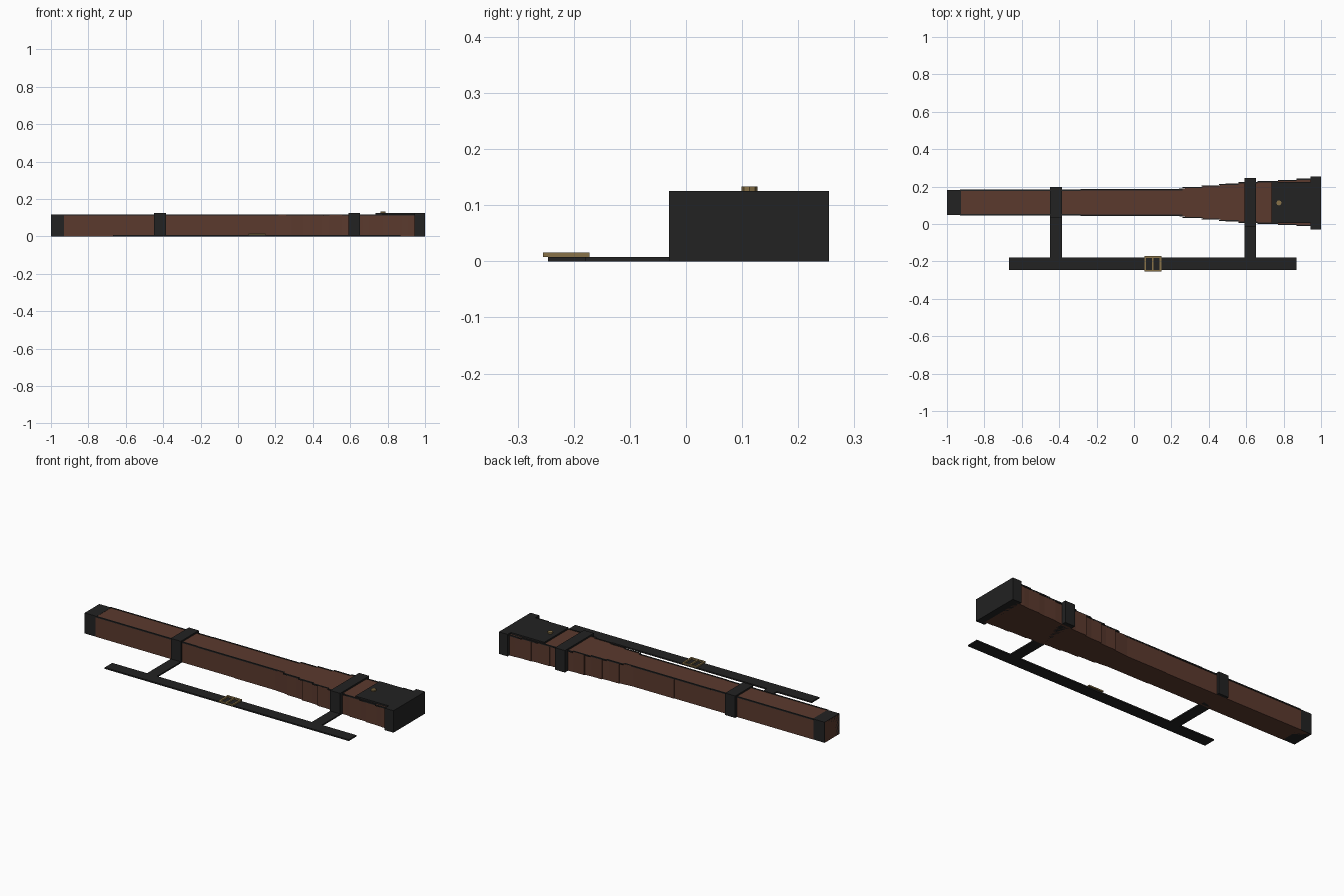
import bpy, bmesh

if "Cube" in bpy.data.objects:
    bpy.data.objects.remove(bpy.data.objects["Cube"], do_unlink=True)


def material(name, rgb):
    m = bpy.data.materials.new(name)
    m.use_nodes = True
    m.diffuse_color = (*rgb, 1)
    bsdf = m.node_tree.nodes["Principled BSDF"]
    bsdf.inputs["Base Color"].default_value = (*rgb, 1)
    bsdf.inputs["Roughness"].default_value = 0.8
    return m


brown = material("brown leather", (0.104, 0.042, 0.027))
dark = material("dark leather", (0.016, 0.016, 0.016))
brass = material("brass", (0.25, 0.17, 0.065))
AXIS = 0.115   # y of the case centre line
TOP = 0.117    # height of the case


def finish(name, bm, mat):
    bmesh.ops.recalc_face_normals(bm, faces=bm.faces)
    me = bpy.data.meshes.new(name)
    bm.to_mesh(me)
    bm.free()
    me.materials.append(mat)
    ob = bpy.data.objects.new(name, me)
    bpy.context.collection.objects.link(ob)
    return ob


def prism(name, outline, z0, z1, mat):
    """Extrude a plan outline upward."""
    bm = bmesh.new()
    face = bm.faces.new([bm.verts.new((x, y, z0)) for x, y in outline])
    up = bmesh.ops.extrude_face_region(bm, geom=[face])["geom"]
    for v in up:
        if isinstance(v, bmesh.types.BMVert):
            v.co.z = z1
    return finish(name, bm, mat)


def box(name, x, y, z, mat):
    return prism(name, [(x[0], y[0]), (x[1], y[0]), (x[1], y[1]), (x[0], y[1])],
                 z[0], z[1], mat)


# Half width of the case along its length
profile = [(-1, 0.064), (-0.05, 0.067), (0.2, 0.07), (0.6, 0.104), (0.96, 0.125)]


def half_width(x):
    for (xa, wa), (xb, wb) in zip(profile, profile[1:]):
        if x <= xb:
            return wa + (wb - wa) * (x - xa) / (xb - xa)
    return profile[-1][1]


# Tapered case body
body = [(x, AXIS - w) for x, w in profile]
body += [(x, AXIS + w) for x, w in reversed(profile)]
prism("case_body", body, 0, TOP - 0.001, brown)

# Stepped side panels and the dark binding along the top edges
panels = [-0.93, -0.055, 0.285, 0.385, 0.49, 0.6, 0.7, 0.81, 0.91, 0.95]
bindings = [-0.93, -0.285, 0.26, 0.36, 0.455, 0.56, 0.66, 0.77, 0.87, 0.98]
for side, label in ((-1, "front"), (1, "back")):
    for i, (a, b) in enumerate(zip(panels, panels[1:])):
        w = half_width((a + b) / 2) + 0.001
        ys = sorted((AXIS + side * (w - 0.012), AXIS + side * w))
        box(f"{label}_side_panel_{i}", (a, b), ys, (0, TOP - 0.003), brown)
    for i, (a, b) in enumerate(zip(bindings, bindings[1:])):
        w = half_width((a + b) / 2) + 0.004
        ys = sorted((AXIS + side * (w - 0.007), AXIS + side * w))
        box(f"{label}_edge_binding_{i}", (a, b), ys, (TOP - 0.006, TOP + 0.001), dark)

# Caps at both ends, lid flap and its stud
box("tip_cap", (-1, -0.925), (AXIS - 0.066, AXIS + 0.066), (0, TOP), dark)
box("mouth_cap", (0.945, 1), (-0.03, 0.255), (0, 0.125), dark)
box("lid_flap", (0.735, 0.99), (0.005, 0.225), (TOP - 0.004, 0.125), dark)
bm = bmesh.new()
bmesh.ops.create_cone(bm, cap_ends=True, segments=8, radius1=0.014,
                      radius2=0.014, depth=0.01)
bmesh.ops.translate(bm, verts=bm.verts, vec=(0.775, 0.113, 0.128))
finish("lid_stud", bm, brass)

# Bands around the case with their connecting straps
for label, x, y in (("tip", (-0.448, -0.385), (0.035, 0.197)),
                    ("mouth", (0.59, 0.653), (-0.014, 0.247))):
    box(label + "_band", x, y, (0, 0.125), dark)
    box(label + "_link_strap", x, (-0.18, y[0] + 0.01), (0, 0.008), dark)

# Long carrying strap
box("carrying_strap", (-0.667, 0.87), (-0.246, -0.178), (0, 0.008), dark)

# Buckle frame with centre bar
for i, x in enumerate((0.055, 0.095, 0.136)):
    box(f"buckle_bar_{i}", (x, x + 0.01), (-0.255, -0.172), (0.008, 0.016), brass)
for i, y in enumerate((-0.255, -0.181)):
    box(f"buckle_rail_{i}", (0.055, 0.146), (y, y + 0.009), (0.008, 0.0158), brass)
